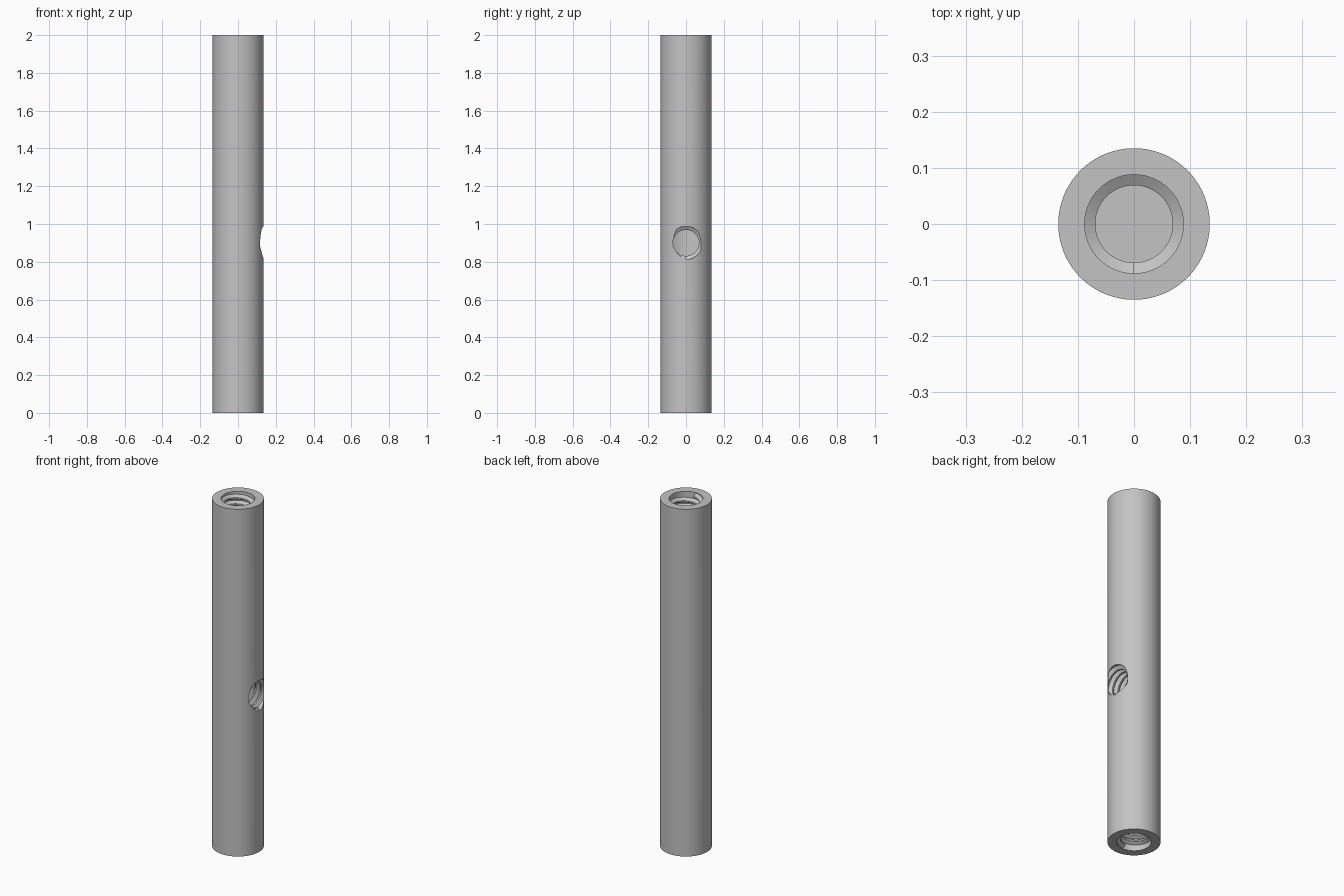
import bpy, bmesh, math
from mathutils import Matrix

cube = bpy.data.objects.get("Cube")
if cube:
    bpy.data.objects.remove(cube, do_unlink=True)

ROD_R, LENGTH = 0.135, 2.0
MAJOR, MINOR, PITCH = 0.088, 0.069, 0.035
END_DEPTH, CROSS_Z = 0.4, 0.9
SEG = 64

steel = bpy.data.materials.new("grey steel")
steel.use_nodes = True
GREY = (0.55, 0.55, 0.55, 1)
steel.diffuse_color = GREY
steel.node_tree.nodes["Principled BSDF"].inputs["Base Color"].default_value = GREY


def add_object(name, bm):
    mesh = bpy.data.meshes.new(name)
    bm.to_mesh(mesh)
    bm.free()
    mesh.materials.append(steel)
    obj = bpy.data.objects.new(name, mesh)
    bpy.context.collection.objects.link(obj)
    return obj


def thread_cutter(name, low, start, turns, high, matrix):
    """Solid of a tapped hole along local z, its helical ridge starting at -y."""
    tooth = [(0, MAJOR), (0.12, MAJOR), (0.44, MINOR), (0.68, MINOR)]
    first, last = start, start + (turns + 1) * PITCH
    bm = bmesh.new()
    columns = []
    for i in range(SEG + 1):
        turn = i / SEG
        angle = turn * math.tau - math.pi / 2
        rows = [(low, MAJOR), (first, MAJOR)]
        for k in range(turns):
            rows += [(start + (k + turn + f) * PITCH, r) for f, r in tooth]
        rows += [(start + (turns + turn) * PITCH, MAJOR), (last, MAJOR), (high, MAJOR)]
        columns.append([bm.verts.new((r * math.cos(angle), r * math.sin(angle), z))
                        for z, r in rows])
    for a, b in zip(columns, columns[1:]):
        for j in range(len(a) - 1):
            bm.faces.new((a[j], b[j], b[j + 1], a[j + 1]))
    # Join the helix at its seam, then close the ridge ends and both caps
    bmesh.ops.remove_doubles(bm, verts=bm.verts[:], dist=0.00002)
    bmesh.ops.dissolve_degenerate(bm, edges=bm.edges[:], dist=0.00002)
    bmesh.ops.holes_fill(bm, edges=[e for e in bm.edges if e.is_boundary], sides=0)
    bmesh.ops.recalc_face_normals(bm, faces=bm.faces[:])
    bm.transform(matrix)
    cutter = add_object(name, bm)
    cutter.hide_render = True
    return cutter


# Plain round rod
bm = bmesh.new()
bmesh.ops.create_cone(bm, cap_ends=True, segments=128, radius1=ROD_R, radius2=ROD_R,
                      depth=LENGTH, matrix=Matrix.Translation((0, 0, LENGTH / 2)))
rod = add_object("threaded_rod", bm)

# Tapped hole in each end, and one straight across
end_turns = int(END_DEPTH / PITCH) - 1
end_start = -0.003 - (end_turns + 1) * PITCH
top_place = Matrix.Translation((0, 0, LENGTH))
bottom_place = Matrix.Rotation(math.pi, 4, 'Y')
cross_place = Matrix.Translation((0, 0, CROSS_Z)) @ Matrix(
    ((0, 0, 1, 0), (1, 0, 0, 0), (0, 1, 0, 0), (0, 0, 0, 1)))
cross_turns = 7
cutters = [
    thread_cutter("top_hole_cutter", -END_DEPTH, end_start, end_turns, 0.05, top_place),
    thread_cutter("bottom_hole_cutter", -END_DEPTH, end_start, end_turns, 0.05, bottom_place),
    thread_cutter("cross_hole_cutter", -0.2, -(cross_turns + 1) * PITCH / 2,
                  cross_turns, 0.2, cross_place),
]
for cutter in cutters:
    cut = rod.modifiers.new(cutter.name, 'BOOLEAN')
    cut.operation = 'DIFFERENCE'
    cut.solver = 'EXACT'
    cut.object = cutter

# Bake the cuts and drop the cutters
bpy.context.view_layer.update()
result = bpy.data.meshes.new_from_object(
    rod.evaluated_get(bpy.context.evaluated_depsgraph_get()))
rod.modifiers.clear()
rod.data = result
for cutter in cutters:
    bpy.data.objects.remove(cutter, do_unlink=True)

bpy.ops.object.select_all(action='DESELECT')
rod.select_set(True)
bpy.context.view_layer.objects.active = rod
bpy.ops.object.shade_smooth_by_angle(angle=math.radians(30))
